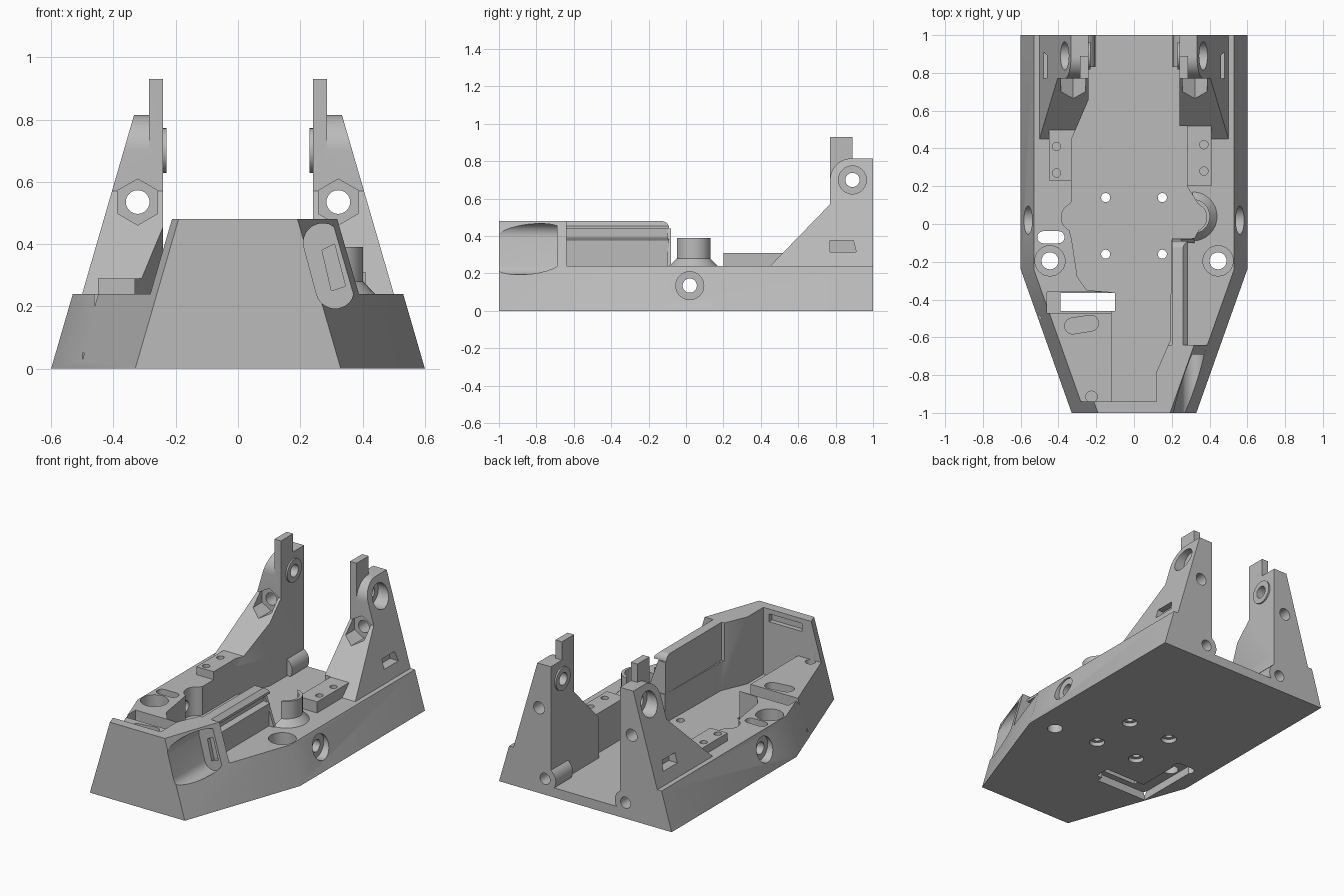
import bpy, bmesh, math

cube = bpy.data.objects.get("Cube")
if cube:
    bpy.data.objects.remove(cube, do_unlink=True)

mat = bpy.data.materials.new("light grey plastic")
mat.use_nodes = True
GREY = (0.5, 0.5, 0.5, 1)
mat.diffuse_color = GREY
mat.node_tree.nodes["Principled BSDF"].inputs["Base Color"].default_value = GREY
SLOPE = 0.29  # inward lean of the outer sides


def prism(name, pts, axis, a, b, side=1, end=None):
    """Loft a 2D outline along an axis; side=-1 mirrors it in x."""
    bm = bmesh.new()

    def place(p, t):
        x, y, z = {"x": (t, *p), "y": (p[0], t, p[1]), "z": (*p, t)}[axis]
        return bm.verts.new((x * side, y, z))
    lo = [place(p, a) for p in pts]
    hi = [place(p, b) for p in (end or pts)]
    bm.faces.new(lo)
    bm.faces.new(hi)
    for i in range(len(lo)):
        j = (i + 1) % len(lo)
        bm.faces.new((lo[i], lo[j], hi[j], hi[i]))
    bmesh.ops.recalc_face_normals(bm, faces=bm.faces)
    me = bpy.data.meshes.new(name)
    bm.to_mesh(me)
    bm.free()
    me.materials.append(mat)
    ob = bpy.data.objects.new(name, me)
    bpy.context.collection.objects.link(ob)
    return ob


def arc(u, v, r, a0=0, a1=360, n=32):
    full = a1 - a0 == 360
    return [(u + r * math.cos(t), v + r * math.sin(t)) for t in
            (math.radians(a0 + (a1 - a0) * i / (n if full else n - 1)) for i in range(n))]


def rect(u0, u1, v0, v1):
    return [(u0, v0), (u1, v0), (u1, v1), (u0, v1)]


def stadium(u0, v0, u1, v1, r):
    d = math.degrees(math.atan2(v1 - v0, u1 - u0))
    return arc(u0, v0, r, d + 90, d + 270, 14) + arc(u1, v1, r, d - 90, d + 90, 14)


def boolean(ob, op, *args, **kw):
    """Combine a part with a temporary prism."""
    tool = prism("cutter", *args, **kw)
    tool.hide_render = True
    mod = ob.modifiers.new("cut", "BOOLEAN")
    mod.operation, mod.solver, mod.object = op, "EXACT", tool
    bpy.context.view_layer.update()
    new = bpy.data.meshes.new_from_object(ob.evaluated_get(bpy.context.evaluated_depsgraph_get()))
    ob.modifiers.clear()
    ob.data = new
    bpy.data.objects.remove(tool, do_unlink=True)


def cut(ob, *args, **kw):
    boolean(ob, "DIFFERENCE", *args, **kw)


def add(ob, *args, **kw):
    boolean(ob, "UNION", *args, **kw)


def outline(z):
    half = [(0.33, -1), (0.6, -0.24), (0.6, 1)]
    right = [(x - SLOPE * z, y) for x, y in half]
    return right + [(-x, y) for x, y in reversed(right)]


def front_outline(z, back, left):
    d, w = SLOPE * z, 0.33 + (back + 1) * 0.355
    lf, lb = (-0.33 + d, -w + d) if left else (0.05, 0.05)
    return [(lf, -1), (0.33 - d, -1), (w - d, back), (lb, back)]


# Shared cavity outline with a round relief on each side
cavity = ([(0.24, 1.1), (0.24, 0.52), (0.28, 0.52), (0.28, 0.2), (0.33, 0.12)]
          + arc(0.31, 0.035, 0.075, 65, -65, 16)
          + [(0.32, -0.075), (0.2, -0.075), (0.19, -0.62), (0.12, -0.78), (0.12, -0.94),
             (-0.12, -0.94), (-0.12, -0.36), (-0.25, -0.35), (-0.3, -0.28), (-0.33, -0.08)]
          + arc(-0.31, 0.035, 0.075, 245, 115, 16)
          + [(-0.33, 0.12), (-0.33, 0.45), (-0.24, 0.66), (-0.24, 1.1)])

# Hull with raised front wall and front corner
hull = prism("hull", outline(0), "z", 0, 0.24, end=outline(0.24))
add(hull, front_outline(0.2, -0.94, True), "z", 0.2, 0.48, end=front_outline(0.48, -0.94, True))
add(hull, front_outline(0.2, -0.64, False), "z", 0.2, 0.48, end=front_outline(0.48, -0.64, False))
cut(hull, cavity, "z", 0.06, 1.2)
for s in (1, -1):
    add(hull, arc(0.28, 0.1, 0.075), "y", 0.83, 1, side=s)
    cut(hull, arc(0.28, 0.1, 0.035), "y", 0.7, 1.1, side=s)
    # side screw holes
    cut(hull, arc(0.02, 0.135, 0.075), "x", 0.53, 0.7, side=s)
    cut(hull, arc(0.02, 0.135, 0.038), "x", 0.3, 0.7, side=s)
    # deck screw holes
    cut(hull, arc(0.445, -0.195, 0.08), "z", 0.12, 0.3, side=s)
    cut(hull, arc(0.445, -0.195, 0.045), "z", -0.1, 0.3, side=s)
    for y in (0.14, -0.16):
        cut(hull, arc(0.15, y, 0.045), "z", -0.1, 0.025, side=s)
        cut(hull, arc(0.15, y, 0.024), "z", -0.1, 0.2, side=s)

# Cable slots through the deck and the channel beneath
cut(hull, [(-0.5, -0.5), (-0.14, -0.5), (-0.14, -0.37), (-0.38, -0.37), (-0.38, -0.06),
           (-0.5, -0.06)], "z", -0.1, 0.05)
cut(hull, rect(-0.46, -0.09, -0.47, -0.36), "z", 0.14, 0.3)
cut(hull, rect(-0.39, -0.1, -0.46, -0.365), "z", -0.1, 0.3)
cut(hull, stadium(-0.48, -0.07, -0.4, -0.07, 0.032), "z", -0.1, 0.3)
cut(hull, stadium(-0.325, -0.54, -0.23, -0.525, 0.042), "z", 0.18, 0.3)
cut(hull, arc(-0.225, -0.915, 0.03), "z", 0.14, 0.3)
cut(hull, rect(-0.15, 0.08, 0.4, 0.45), "y", -0.97, -0.9)

# Lamp recess in the raised front corner
cut(hull, stadium(0.272, 0.405, 0.312, 0.255, 0.062), "y", -1.1, -0.69)
cut(hull, [(0.27, 0.38), (0.3, 0.25), (0.345, 0.265), (0.31, 0.4)], "y", -1.1, -0.665)
parts = [hull]

# Rear uprights
for s, name in ((1, "left_upright"), (-1, "right_upright")):
    body = ([(0.45, 0.24), (0.77, 0.57), (0.77, 0.7)] + arc(0.885, 0.7, 0.115, 170, 90, 12)
            + [(1, 0.815), (1, 0.24)])
    up = prism(name, body, "x", 0.24, 0.6, side=s)
    add(up, rect(0.77, 0.89, 0.565, 0.93), "x", 0.24, 0.285, side=s)
    cut(up, [(0.57 - SLOPE * 0.1, 0.1), (0.57 - SLOPE, 1), (0.9, 1), (0.9, 0.1)],
        "y", 0.2, 1.2, side=s)
    cut(up, cavity, "z", 0.06, 1.2)
    # pivot boss and bore
    add(up, arc(0.89, 0.7, 0.072), "x", 0.23, 0.26, side=s)
    cut(up, arc(0.89, 0.7, 0.075), "x", 0.3, 0.6, side=s)
    cut(up, arc(0.89, 0.7, 0.038), "x", 0.1, 0.6, side=s)
    # hexagonal nut pocket with bolt hole
    cut(up, arc(0.322, 0.535, 0.074, 30, 390, 6), "y", 0.4, 0.79, side=s)
    cut(up, arc(0.322, 0.535, 0.038), "y", 0.4, 1.1, side=s)
    # strap slot
    cut(up, [(0.77, 0.315), (0.91, 0.315), (0.895, 0.375), (0.77, 0.375)],
        "x", 0.42, 0.6, side=s)
    parts.append(up)

# Mounting pads with paired screw holes
for name, box, top, hx, ys in (
        ("left_pad", rect(0.28, 0.41, 0.2, 0.52), 0.31, 0.37, (0.28, 0.42)),
        ("right_pad", rect(-0.45, -0.3, 0.23, 0.5), 0.29, -0.41, (0.27, 0.41))):
    pad = prism(name, box, "z", 0.24, top)
    cut(pad, cavity, "z", 0.06, 1.2)
    for y in ys:
        cut(pad, arc(hx, y, 0.022), "z", 0.2, 0.5)
    parts.append(pad)

# Half-round post with flared foot
post = prism("half_round_post", arc(0.31, 0.04, 0.092), "z", 0.24, 0.39)
add(post, arc(0.31, 0.04, 0.13), "z", 0.24, 0.28, end=arc(0.31, 0.04, 0.092))
cut(post, cavity, "z", 0.06, 1.2)
cut(post, rect(0.1, 0.31, -0.2, 0.3), "z", 0.1, 0.6)
parts.append(post)

# Grooved side wall with rounded rear corner, and its end flange
wall = prism("side_wall", [(0.2, 0.2), (0.2, 0.48), (0.26, 0.48), (0.285, 0.455), (0.285, 0.44),
                           (0.25, 0.44), (0.25, 0.39), (0.285, 0.38), (0.285, 0.2)],
             "y", -0.65, -0.09)
cut(wall, [(-0.05, 0.44)] + arc(-0.13, 0.44, 0.04, 0, 90, 10) + [(-0.13, 0.55), (-0.05, 0.55)],
    "x", 0.1, 0.4)
parts.append(wall)
parts.append(prism("wall_flange", [(0.2, 0.24), (0.2, 0.44), (0.25, 0.44), (0.32, 0.24)],
                   "y", -0.1, -0.08))

# Smooth the round surfaces, keep the corners crisp
bpy.ops.object.select_all(action="DESELECT")
for ob in parts:
    ob.select_set(True)
bpy.context.view_layer.objects.active = hull
bpy.ops.object.shade_smooth_by_angle(angle=math.radians(28))
